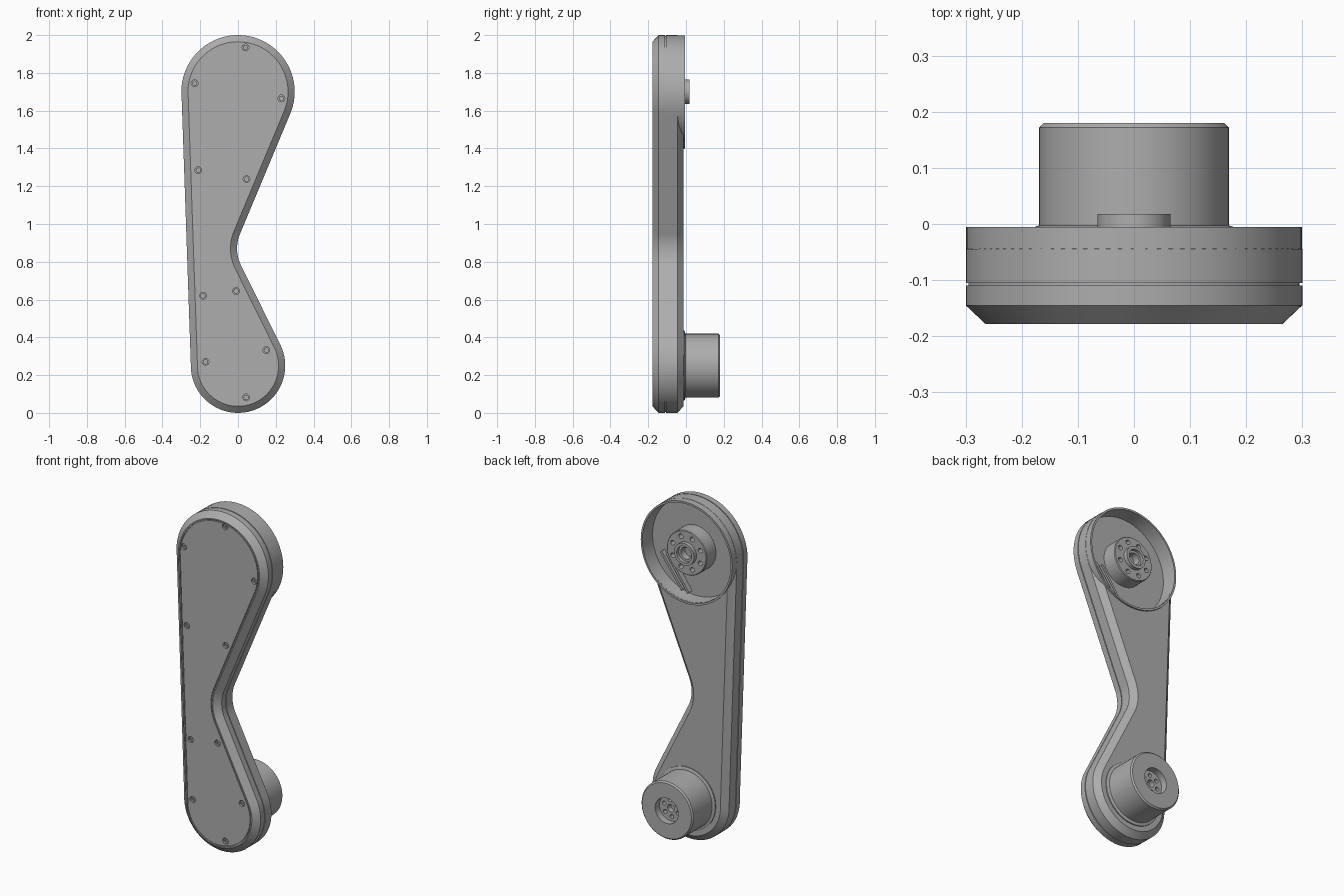
import bpy, bmesh
from math import sin, cos, pi, asin, atan2, hypot, radians

cube = bpy.data.objects.get("Cube")
if cube:
    bpy.data.objects.remove(cube, do_unlink=True)

grey = bpy.data.materials.new("machined grey")
grey.use_nodes = True
COLOR = (0.42, 0.42, 0.42, 1)
grey.diffuse_color = COLOR
grey.node_tree.nodes["Principled BSDF"].inputs["Base Color"].default_value = COLOR

# Joint centres (x, z) and radii of the arm outline
TOP_Z, TOP_R = 1.70, 0.30
LOW_Z, LOW_R = 0.25, 0.25
WAIST_X, WAIST_Z, WAIST_R = 0.195, 0.87, 0.20


def arc(cx, cz, r, a0, a1, n):
    return [(cx + r * cos(a0 + (a1 - a0) * i / n), cz + r * sin(a0 + (a1 - a0) * i / n))
            for i in range(n + 1)]


def outline(inset):
    """Two round ends joined by a straight left side and a waisted right side."""
    left = asin((TOP_R - LOW_R) / (TOP_Z - LOW_Z))

    def tilt(dz, r):
        return asin((r + WAIST_R) / hypot(WAIST_X, dz)) - atan2(WAIST_X, dz)
    up = tilt(TOP_Z - WAIST_Z, TOP_R)
    low = tilt(WAIST_Z - LOW_Z, LOW_R)
    return (arc(0, TOP_Z, TOP_R - inset, pi - left, -up, 48)
            + arc(WAIST_X, WAIST_Z, WAIST_R + inset, pi - up, pi + low, 14)
            + arc(0, LOW_Z, LOW_R - inset, low, -pi - left, 44))


def finish(name, bm):
    bmesh.ops.recalc_face_normals(bm, faces=bm.faces)
    mesh = bpy.data.meshes.new(name)
    bm.to_mesh(mesh)
    bm.free()
    mesh.materials.append(grey)
    obj = bpy.data.objects.new(name, mesh)
    bpy.context.collection.objects.link(obj)
    return obj


def add_loft(bm, sections):
    """Skin closed loops of (x, z) points, each at its own depth y, and cap the ends."""
    rings = [[bm.verts.new((x, y, z)) for x, z in pts] for y, pts in sections]
    n = len(rings[0])
    for a, b in zip(rings, rings[1:]):
        for i in range(n):
            j = (i + 1) % n
            bm.faces.new((a[i], a[j], b[j], b[i]))
    bm.faces.new(rings[0])
    bm.faces.new(rings[-1])


def circle(x, z, r, n):
    return arc(x, z, r, 0, 2 * pi, n)[:-1]


def lathe(name, z, profile, n=64):
    bm = bmesh.new()
    add_loft(bm, [(y, circle(0, z, r, n)) for r, y in profile])
    return finish(name, bm)


def pegs(name, spots, r, y0, y1, n=16):
    bm = bmesh.new()
    for x, z in spots:
        add_loft(bm, [(y0, circle(x, z, r, n)), (y1, circle(x, z, r, n))])
    return finish(name, bm)


def cut(obj, cutter):
    mod = obj.modifiers.new("cut", 'BOOLEAN')
    mod.operation = 'DIFFERENCE'
    mod.solver = 'EXACT'
    mod.object = cutter
    bpy.context.view_layer.update()
    bpy.context.view_layer.objects.active = obj
    bpy.ops.object.modifier_apply(modifier=mod.name)
    bpy.data.objects.remove(cutter, do_unlink=True)


# Arm housing: lid seam, front bevel, parting groove, back bevel
FRONT, BACK = -0.178, -0.014
steps = [(FRONT, 0.047), (FRONT + 0.006, 0.047), (FRONT + 0.006, 0.042), (FRONT, 0.042),
         (FRONT, 0.035), (-0.145, 0), (-0.110, 0), (-0.110, 0.005), (-0.105, 0.005),
         (-0.105, 0), (-0.045, 0), (BACK, 0.035)]
bm = bmesh.new()
add_loft(bm, [(y, outline(t)) for y, t in steps])
housing = finish("arm_housing", bm)

# Lid screws in counterbored holes
screws = [(0.04, 1.935), (-0.23, 1.745), (0.23, 1.665), (-0.21, 1.285), (0.045, 1.237),
          (-0.185, 0.62), (-0.01, 0.645), (-0.172, 0.27), (0.15, 0.332), (0.043, 0.082)]
cut(housing, pegs("hole_cutter", screws, 0.018, FRONT - 0.02, FRONT + 0.014))
heads = pegs("lid_screws", screws, 0.014, FRONT + 0.006, FRONT + 0.02)
cut(heads, pegs("socket_cutter", screws, 0.007, FRONT - 0.02, FRONT + 0.012, 6))

# Open cup at the upper joint
FLOOR, RIM = -0.094, -0.005
cut(housing, lathe("cup_cutter", TOP_Z, [(0.287, FLOOR - 0.001), (0.287, 0.1)], 96))
lathe("upper_cup", TOP_Z, [(0.05, FLOOR), (0.284, FLOOR), (0.288, RIM), (0.299, RIM),
                           (0.299, FLOOR - 0.002), (0.05, FLOOR - 0.002)], 96)

# Two short ribs across the cup floor
for k, shift in enumerate((0, 0.04)):
    x0, z0, x1, z1 = 0.21 - shift, 1.63, 0.07 - shift, 1.44 - shift * 0.2
    w = 0.005
    bm = bmesh.new()
    corners = [(x0 - w, z0 + w), (x0 + w, z0 - w), (x1 + w, z1 - w), (x1 - w, z1 + w)]
    add_loft(bm, [(FLOOR, corners), (FLOOR + 0.03, corners)])
    finish("cup_rib_%d" % (k + 1), bm)


def bolt_circle(z, r, count):
    return [(r * cos(2 * pi * i / count + pi / 8), z + r * sin(2 * pi * i / count + pi / 8))
            for i in range(count)]


# Output flange with raised hollow hub and a ring of holes
flange = lathe("output_flange", TOP_Z, [
    (0.13, FLOOR), (0.13, RIM - 0.004), (0.126, RIM), (0.065, RIM), (0.065, 0.018),
    (0.048, 0.018), (0.048, 0.0), (0.034, 0.0), (0.034, -0.04)])
cut(flange, pegs("bolt_cutter", bolt_circle(TOP_Z, 0.097, 8), 0.014, -0.04, 0.05))

# Motor at the lower joint with a recessed end and bolt holes
lathe("motor_collar", LOW_Z, [(0.185, BACK - 0.01), (0.185, BACK + 0.006), (0.168, BACK + 0.012)])
motor = lathe("motor", LOW_Z, [
    (0.169, BACK - 0.01), (0.169, 0.172), (0.161, 0.18), (0.075, 0.18), (0.075, 0.14),
    (0.022, 0.14), (0.022, 0.11)])
cut(motor, pegs("bolt_cutter", bolt_circle(LOW_Z, 0.048, 6), 0.012, 0.115, 0.16))

# Smooth round walls, crisp edges
bpy.ops.object.select_all(action='DESELECT')
for obj in bpy.context.collection.objects:
    if obj.type == 'MESH':
        obj.select_set(True)
        bpy.context.view_layer.objects.active = obj
bpy.ops.object.shade_smooth_by_angle(angle=radians(30))
